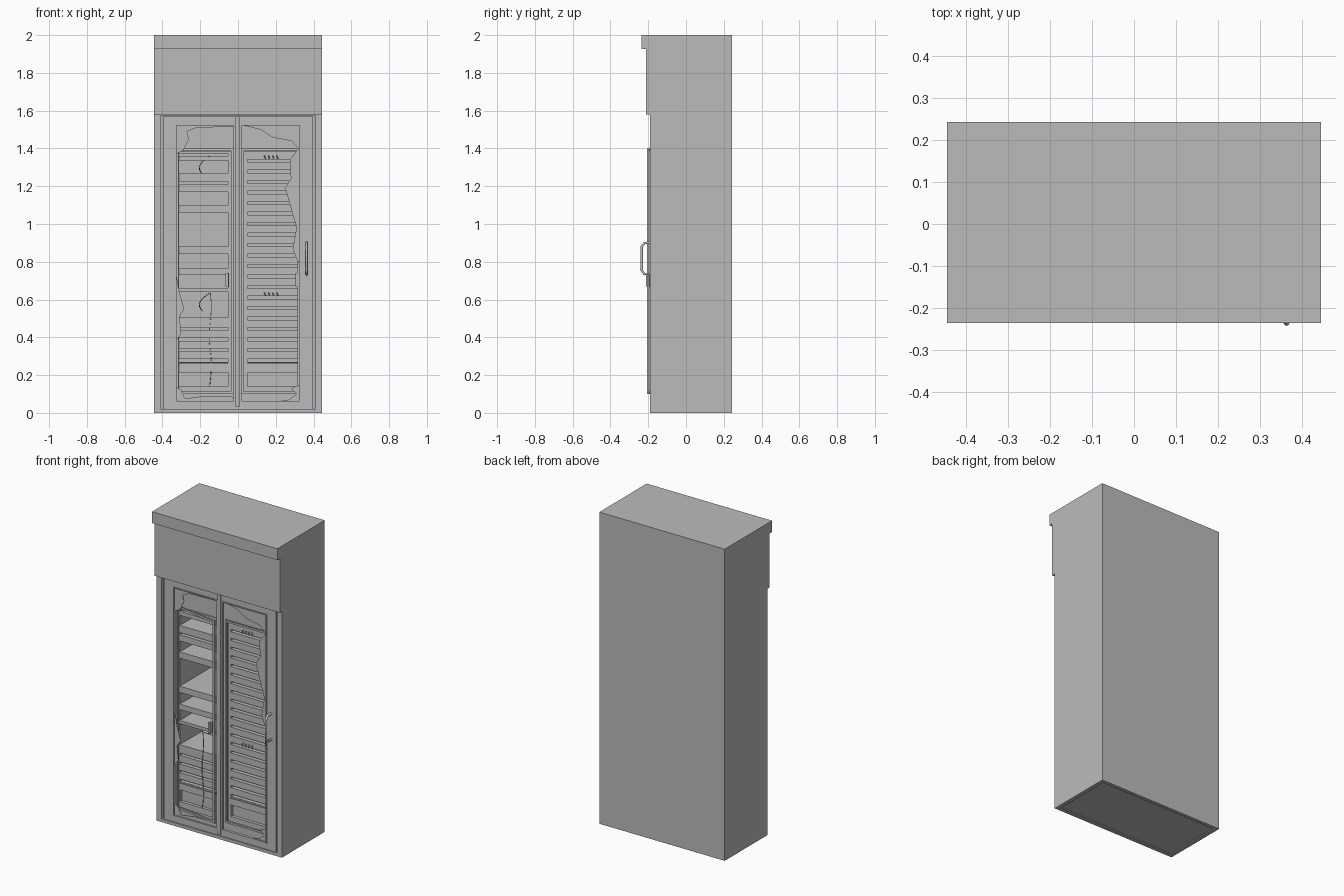
import bpy, bmesh, math
from mathutils import Matrix

old = bpy.data.objects.get("Cube")
if old:
    bpy.data.objects.remove(old, do_unlink=True)

# One flat grey for the whole cabinet
grey = bpy.data.materials.new("cabinet_grey")
grey.use_nodes = True
grey.diffuse_color = (0.5, 0.5, 0.5, 1)
grey.node_tree.nodes["Principled BSDF"].inputs["Base Color"].default_value = grey.diffuse_color

WIDE, BACK, FRONT = 0.445, 0.243, -0.19      # half width, rear and front planes
DOOR_TOP, GLASS_LOW, GLASS_TOP = 1.575, 0.06, 1.525
PANES = {"left": (0.015, 0.33), "right": (-0.33, -0.02)}


def finish(name, bm):
    bmesh.ops.recalc_face_normals(bm, faces=bm.faces[:])
    mesh = bpy.data.meshes.new(name)
    bm.to_mesh(mesh)
    bm.free()
    mesh.materials.append(grey)
    obj = bpy.data.objects.new(name, mesh)
    bpy.context.collection.objects.link(obj)
    return obj


def boxes(name, spans):
    """One object from boxes, each given as x, y and z (low, high) pairs."""
    bm = bmesh.new()
    for span in spans:
        size = [b - a for a, b in span]
        mid = [(a + b) / 2 for a, b in span]
        bmesh.ops.create_cube(bm, size=1, matrix=Matrix.Translation(mid) @ Matrix.Diagonal((*size, 1)))
    return finish(name, bm)


def prism(name, points, axis, low, high):
    """Extrude an outline along x (points are y, z) or y (points are x, z)."""
    bm = bmesh.new()
    place = (lambda u, v: (low, u, v)) if axis == "x" else (lambda u, v: (u, low, v))
    face = bm.faces.new([bm.verts.new(place(u, v)) for u, v in points])
    out = bmesh.ops.extrude_face_region(bm, geom=[face])
    shift = (high - low, 0, 0) if axis == "x" else (0, high - low, 0)
    bmesh.ops.translate(bm, vec=shift, verts=[g for g in out["geom"] if isinstance(g, bmesh.types.BMVert)])
    return finish(name, bm)


def cut(obj, spans):
    """Cut boxes out of an object and remove the cutter."""
    for span in spans:
        cutter = boxes("cutter", [span])
        cutter.hide_render = True
        mod = obj.modifiers.new("cut", "BOOLEAN")
        mod.operation, mod.solver, mod.object = "DIFFERENCE", "EXACT", cutter
        graph = bpy.context.evaluated_depsgraph_get()
        mesh = bpy.data.meshes.new_from_object(obj.evaluated_get(graph))
        obj.modifiers.clear()
        obj.data = mesh
        bpy.data.objects.remove(cutter, do_unlink=True)


def frame(name, xs, ys, zs, bar):
    """Rectangular frame of four bars facing the front."""
    (x0, x1), (z0, z1) = xs, zs
    return boxes(name, [
        ((x0, x0 + bar), ys, zs), ((x1 - bar, x1), ys, zs),
        ((x0 + bar, x1 - bar), ys, (z0, z0 + bar)), ((x0 + bar, x1 - bar), ys, (z1 - bar, z1))])


def tube(name, points, radius):
    curve = bpy.data.curves.new(name, "CURVE")
    curve.dimensions = "3D"
    curve.bevel_depth, curve.bevel_resolution = radius, 1
    curve.use_fill_caps = True
    spline = curve.splines.new("POLY")
    spline.points.add(len(points) - 1)
    for p, co in zip(spline.points, points):
        p.co = (*co, 1)
    curve.materials.append(grey)
    obj = bpy.data.objects.new(name, curve)
    bpy.context.collection.objects.link(obj)


# Cabinet shell with stepped cornice, hollow front and recessed underside
shell = prism("cabinet_shell", [
    (BACK, 0), (BACK, 2), (-0.236, 2), (-0.236, 1.927), (-0.212, 1.927),
    (-0.212, 1.58), (FRONT, 1.58), (FRONT, 0)], "x", -WIDE, WIDE)
cut(shell, [((-0.41, 0.41), (-0.3, 0.22), (0.02, DOOR_TOP)),
            ((-0.42, 0.42), (-0.165, 0.22), (-0.1, 0.006))])

# Door slab with two window openings, trims and centre strip
door = boxes("door_frame", [((-0.397, 0.397), (-0.182, -0.165), (0, 1.57))])
cut(door, [(xs, (-0.3, 0), (GLASS_LOW, GLASS_TOP)) for xs in PANES.values()])
boxes("door_gap_back", [((-0.412, 0.412), (-0.168, -0.162), (1.56, DOOR_TOP))]
      + [(tuple(sorted((s * 0.39, s * 0.412))), (-0.168, -0.162), (0.01, DOOR_TOP)) for s in (-1, 1)])
for side, (x0, x1) in PANES.items():
    frame(side + "_window_trim", (x0 - 0.003, x1 + 0.003), (-0.186, -0.168),
          (GLASS_LOW - 0.003, GLASS_TOP + 0.003), 0.007)
boxes("centre_strip", [((-0.012, 0.008), (FRONT, -0.18), (0.03, 1.57))])

# Door pull with angled corners
tube("door_handle", [(0.363, y, z) for y, z in (
    (-0.18, 0.735), (-0.22, 0.735), (-0.235, 0.755), (-0.235, 0.88), (-0.22, 0.9), (-0.18, 0.9))], 0.0075)

# Equipment racks: stacked units with gaps, some bays empty
PITCH, SLOT, RACK = 0.0556, 0.014, -0.143


def slots(start, count):
    return [(start + i * PITCH, start + i * PITCH + SLOT) for i in range(count)]


BAYS = {
    "left": slots(0.27, 20),
    "right": slots(0.27, 4) + [(0.505, 0.64), (0.66, 0.73), (0.765, 0.84), (0.88, 1.06),
                               (1.1, 1.17), (1.21, 1.224), (1.27, 1.335), (1.36, 1.37)],
}
INNER = {"left": (0.05, 0.315), "right": (-0.313, -0.053)}
for side, bays in BAYS.items():
    x0, x1 = INNER[side]
    edges = [0.215] + [z for bay in bays for z in bay] + [1.385]
    units = list(zip(edges[::2], edges[1::2]))
    boxes(side + "_rack_units", [((x0, x1), (RACK, 0.2), zs) for zs in units + [(0.1, 0.14)]])
    boxes(side + "_rack_uprights", [((x0 - 0.018, x0), (RACK, 0.2), (0.1, 1.385)),
                                    ((x1, x1 + 0.018), (RACK, 0.2), (0.1, 1.385))])
    boxes(side + "_rack_bin", [((x0, x1), (RACK + 0.02, 0.2), (0.14, 0.215))])
    boxes(side + "_rack_ledge", [((x0, x1), (RACK - 0.008, RACK), (0.26, 0.268))])
boxes("rack_blank_panels", [((-0.41, 0.41), (-0.135, -0.125), zs) for zs in ((1.385, DOOR_TOP), (0.006, 0.1))]
      + [((-0.053, 0.05), (-0.135, -0.125), (0.1, 1.385))])
boxes("rack_side_panels", [(xs, (-0.13, 0.2), (0.02, 1.57)) for xs in ((-0.41, -0.33), (0.332, 0.41))])

# Inner rack doors: left one shut, right one ajar
boxes("left_inner_latch", [((0.305, 0.32), (-0.163, -0.15), (0.67, 0.74))])
frame("left_inner_door", (0.019, 0.328), (-0.16, -0.15), (0.1, 1.4), 0.012)
for ajar in (frame("right_inner_door", (0, 0.306), (-0.005, 0.005), (0.1, 1.4), 0.013),
             boxes("right_inner_latch", [((0.265, 0.281), (-0.016, 0.005), (0.67, 0.74))])):
    ajar.location = (-0.326, -0.156, 0)
    ajar.rotation_euler.z = -math.radians(8.4)

# Broken glass left in the windows
SHARDS = {
    "right_top": [(-0.33, 1.525), (-0.02, 1.525), (-0.02, 1.515), (-0.22, 1.51), (-0.27, 1.49),
                  (-0.26, 1.45), (-0.29, 1.39), (-0.33, 1.37)],
    "right_side": [(-0.33, 0.75), (-0.31, 0.64), (-0.285, 0.55), (-0.31, 0.51), (-0.3, 0.42), (-0.33, 0.38)],
    "right_low": [(-0.33, 0.06), (-0.02, 0.06), (-0.02, 0.085), (-0.18, 0.09), (-0.28, 0.075),
                  (-0.3, 0.12), (-0.33, 0.14)],
    "left_top": [(0.015, 1.525), (0.33, 1.525), (0.33, 0.8), (0.315, 0.8), (0.29, 0.87), (0.31, 0.98),
                 (0.25, 1.19), (0.28, 1.24), (0.275, 1.34), (0.32, 1.4), (0.28, 1.44), (0.18, 1.46), (0.12, 1.5)],
    "left_low": [(0.2, 0.06), (0.33, 0.06), (0.33, 0.15), (0.28, 0.13), (0.31, 0.1), (0.27, 0.07)],
}
for name, outline in SHARDS.items():
    prism(name + "_glass_shard", outline, "y", -0.176, -0.172)

# Loose cables
tube("hanging_cable", [(-0.147 + 0.006 * math.sin(i), -0.148, 0.64 - 0.05 * i) for i in range(11)], 0.002)
for name, top in (("upper", 1.36), ("lower", 0.635)):
    tube(name + "_loop_cable", [(-0.15 - 0.055 * math.sin(t * 0.3), -0.148 + 0.02 * t,
                                 top - 0.012 * t) for t in range(9)], 0.002)
    for i in range(4):
        x = 0.14 + 0.022 * i
        tube(f"{name}_plug_{i}", [(x, -0.14, top), (x, -0.155, top), (x + 0.006, -0.157, top - 0.015)], 0.003)
